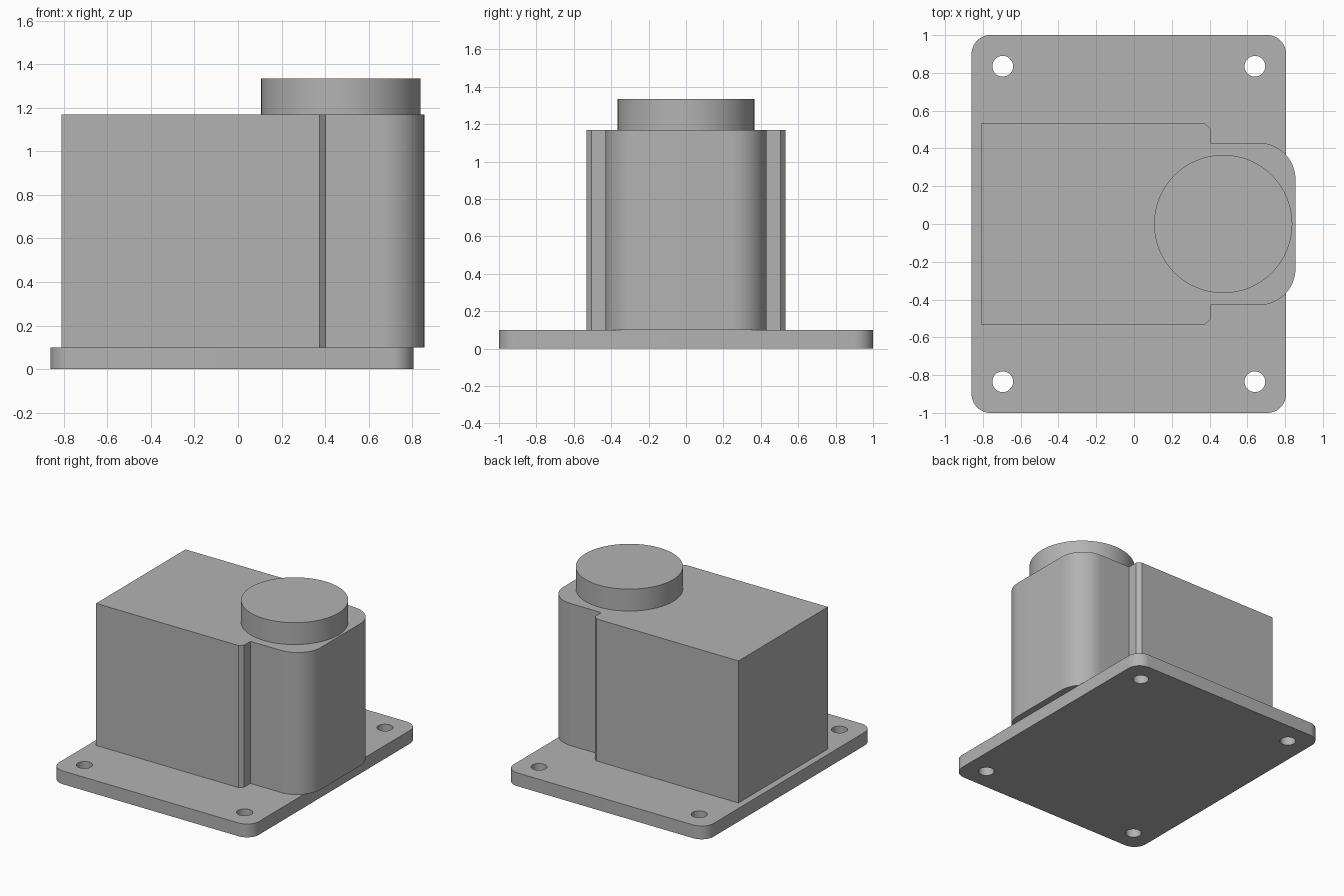
import bpy, bmesh, math

cube = bpy.data.objects.get("Cube")
if cube:
    bpy.data.objects.remove(cube, do_unlink=True)

grey = bpy.data.materials.new("plain_grey")
grey.use_nodes = True
grey.diffuse_color = (0.45, 0.45, 0.45, 1)
grey.node_tree.nodes["Principled BSDF"].inputs["Base Color"].default_value = grey.diffuse_color


def arc(cx, cy, r, start, end, steps):
    """Points along an arc, angles in degrees."""
    angles = [math.radians(start + (end - start) * i / steps) for i in range(steps + 1)]
    return [(cx + r * math.cos(a), cy + r * math.sin(a)) for a in angles]


def circle(cx, cy, r, steps=64):
    return arc(cx, cy, r, 0, 360, steps)[:-1]


def prism(name, outline, bottom, top):
    """Extrude a counter-clockwise outline into a solid."""
    bm = bmesh.new()
    base = bm.faces.new([bm.verts.new((x, y, bottom)) for x, y in outline])
    ext = bmesh.ops.extrude_face_region(bm, geom=[base], use_keep_orig=True)
    for v in ext["geom"]:
        if isinstance(v, bmesh.types.BMVert):
            v.co.z = top
    bmesh.ops.recalc_face_normals(bm, faces=bm.faces)
    mesh = bpy.data.meshes.new(name)
    bm.to_mesh(mesh)
    bm.free()
    mesh.materials.append(grey)
    obj = bpy.data.objects.new(name, mesh)
    bpy.context.collection.objects.link(obj)
    return obj


def activate(obj):
    bpy.ops.object.select_all(action="DESELECT")
    obj.select_set(True)
    bpy.context.view_layer.objects.active = obj


# Base plate with rounded corners
left, right, depth, r = -0.86, 0.805, 1.0, 0.1
plate = prism("base_plate",
              arc(right - r, depth - r, r, 0, 90, 12)
              + arc(left + r, depth - r, r, 90, 180, 12)
              + arc(left + r, r - depth, r, 180, 270, 12)
              + arc(right - r, r - depth, r, 270, 360, 12), 0, 0.1)

# Four bolt holes
for x in (-0.695, 0.64):
    for y in (-0.835, 0.835):
        cutter = prism("hole_cutter", circle(x, y, 0.055, 32), -0.1, 0.2)
        cut = plate.modifiers.new("bolt_hole", "BOOLEAN")
        cut.operation = "DIFFERENCE"
        cut.solver = "EXACT"
        cut.object = cutter
        activate(plate)
        bpy.ops.object.modifier_apply(modifier=cut.name)
        bpy.data.objects.remove(cutter, do_unlink=True)

# Housing: box with chamfered front edges and a rounded nose, half outline mirrored
half = (arc(0.66, 0.235, 0.195, 0, 90, 16)
        + [(0.405, 0.43), (0.405, 0.505), (0.375, 0.532), (-0.81, 0.532)])
housing = prism("housing", half + [(x, -y) for x, y in reversed(half)], 0.1, 1.17)

# Round cap on top of the nose
cap = prism("top_cap", circle(0.472, 0, 0.366), 1.17, 1.335)

for obj in (plate, housing, cap):
    activate(obj)
    bpy.ops.object.shade_smooth_by_angle(angle=math.radians(25))
